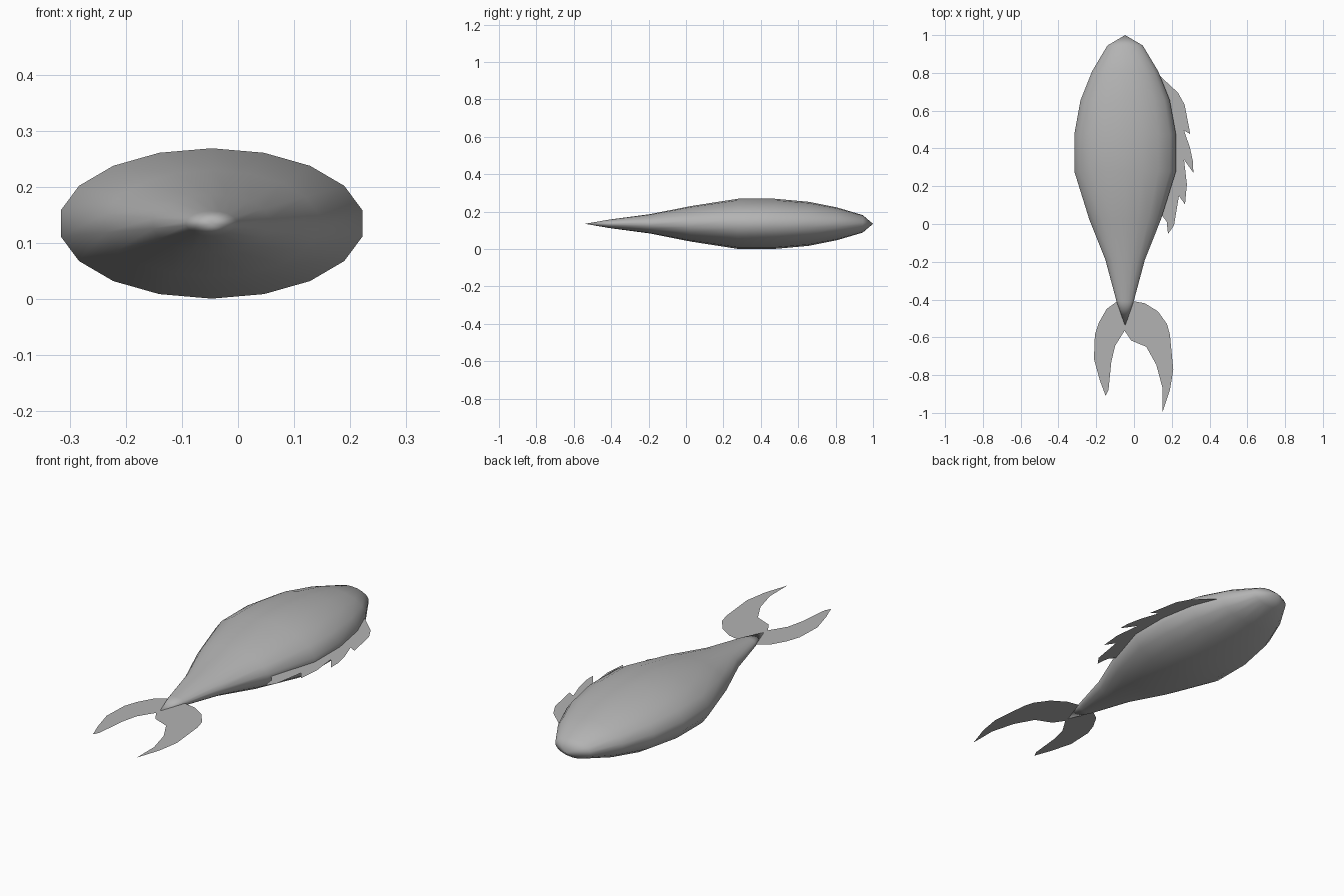
import bpy, bmesh, math
from mathutils import Vector
from mathutils.geometry import tessellate_polygon

if "Cube" in bpy.data.objects:
    bpy.data.objects.remove(bpy.data.objects["Cube"])

CX, CZ = -0.047, 0.135      # body axis
SIDES = 18
ASPECT = 0.134 / 0.273      # height / width of the oval section

grey = bpy.data.materials.new("mid_grey")
grey.diffuse_color = (0.45, 0.45, 0.45, 1)
grey.use_nodes = True
grey.node_tree.nodes["Principled BSDF"].inputs["Base Color"].default_value = grey.diffuse_color


def finish(bm, name, smooth):
    bmesh.ops.recalc_face_normals(bm, faces=bm.faces)
    mesh = bpy.data.meshes.new(name)
    bm.to_mesh(mesh)
    bm.free()
    mesh.materials.append(grey)
    for p in mesh.polygons:
        p.use_smooth = smooth
    obj = bpy.data.objects.new(name, mesh)
    bpy.context.collection.objects.link(obj)
    return obj


def flat_fin(name, outline, z=0.136):
    pts = [Vector((x, y, z)) for x, y in outline]
    bm = bmesh.new()
    verts = [bm.verts.new(p) for p in pts]
    for tri in tessellate_polygon([pts]):
        bm.faces.new([verts[i] for i in tri])
    return finish(bm, name, False)


# Body: oval rings (y, half width) between the snout and the tail point
profile = [(0.945, 0.095), (0.808, 0.178), (0.655, 0.24), (0.475, 0.273), (0.278, 0.273),
           (0.025, 0.193), (-0.19, 0.106), (-0.41, 0.046)]
bm = bmesh.new()
rings = []
for y, r in profile:
    rings.append([bm.verts.new((CX + r * math.sin(2 * math.pi * i / SIDES), y,
                                CZ + r * ASPECT * math.cos(2 * math.pi * i / SIDES)))
                  for i in range(SIDES)])
snout = bm.verts.new((CX, 1.0, CZ))
tip = bm.verts.new((CX, -0.54, CZ))
for i in range(SIDES):
    j = (i + 1) % SIDES
    bm.faces.new((snout, rings[0][i], rings[0][j]))
    for a, b in zip(rings, rings[1:]):
        bm.faces.new((a[i], b[i], b[j], a[j]))
    bm.faces.new((tip, rings[-1][j], rings[-1][i]))
finish(bm, "fish_body", True)

# Ragged back fin
flat_fin("back_fin", [
    (0.12, 0.80), (0.233, 0.695), (0.268, 0.632), (0.298, 0.476), (0.265, 0.495),
    (0.296, 0.405), (0.313, 0.326), (0.314, 0.272), (0.265, 0.34), (0.28, 0.21),
    (0.27, 0.103), (0.238, 0.15), (0.212, -0.007), (0.18, -0.053), (0.173, 0.013),
    (0.148, 0.045), (0.11, 0.10), (0.15, 0.35), (0.14, 0.60)])

# Forked tail fin
flat_fin("tail_fin", [
    (-0.09, -0.41), (-0.145, -0.45), (-0.185, -0.52), (-0.207, -0.585), (-0.212, -0.715),
    (-0.18, -0.83), (-0.15, -0.91), (-0.135, -0.88), (-0.12, -0.73), (-0.10, -0.645),
    (-0.05, -0.565), (-0.015, -0.617), (0.065, -0.65), (0.118, -0.745), (0.15, -0.865),
    (0.15, -1.0), (0.19, -0.88), (0.208, -0.77), (0.19, -0.585), (0.175, -0.53),
    (0.127, -0.463), (0.058, -0.42), (0.005, -0.41)])
